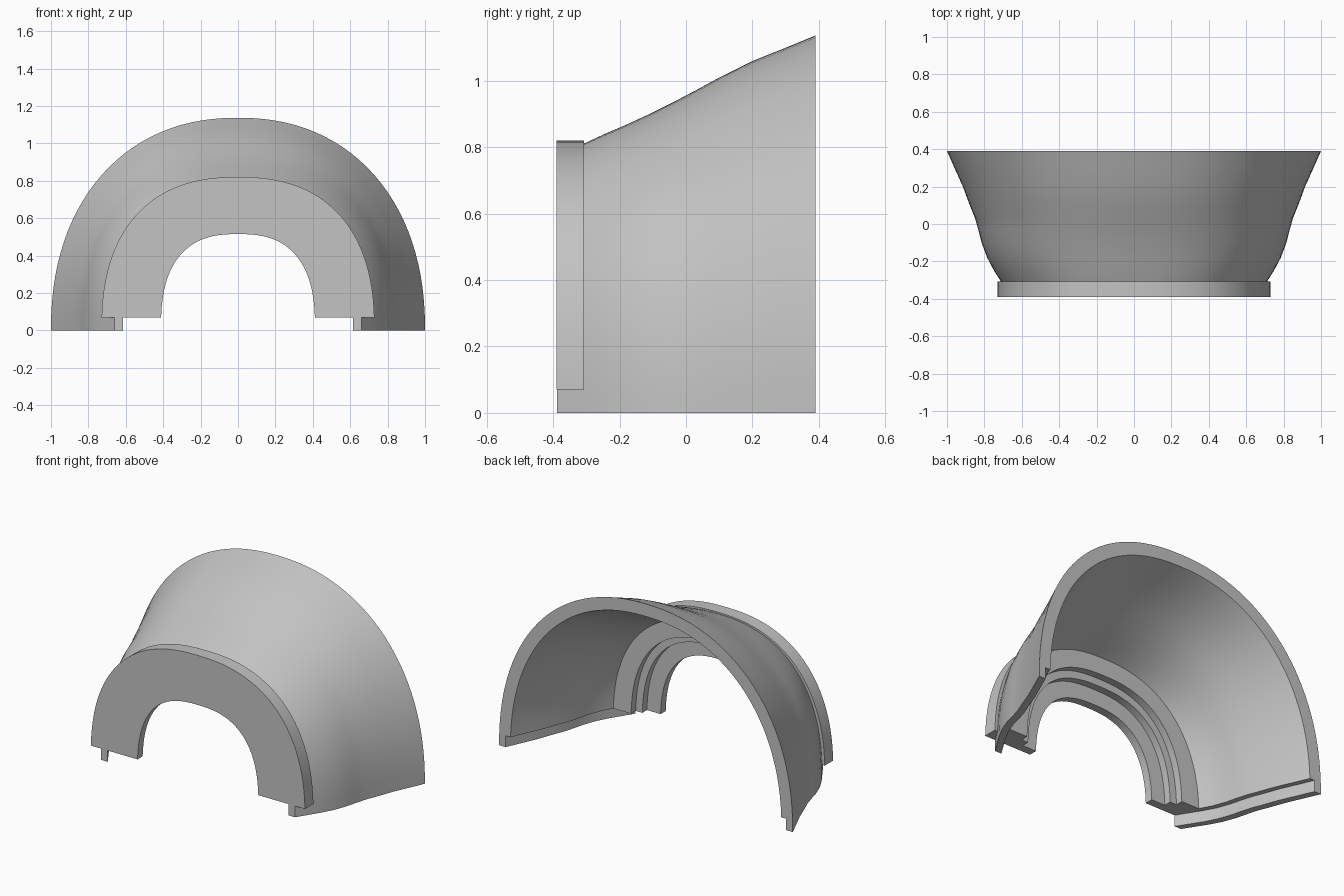
import bpy, bmesh, math

cube = bpy.data.objects.get("Cube")
if cube:
    bpy.data.objects.remove(cube)

# Single matte grey for the whole housing
grey = bpy.data.materials.new("light_grey")
grey.use_nodes = True
colour = (0.55, 0.55, 0.55, 1)
grey.diffuse_color = colour
grey.node_tree.nodes["Principled BSDF"].inputs["Base Color"].default_value = colour

SEGMENTS = 56
LEDGE = 0.07      # height of the split-line step
WALL = 0.077      # shell thickness
LIP = 0.045       # lip thickness


def arch(a, b, n, z0):
    """Superelliptic arch from +x over the top to -x, cut off at z0."""
    t0 = math.asin((z0 / b) ** (n / 2))
    pts = []
    for i in range(SEGMENTS + 1):
        t = t0 + (math.pi - 2 * t0) * i / SEGMENTS
        c, s = math.cos(t), max(math.sin(t), 0)
        pts.append((math.copysign(a * abs(c) ** (2 / n), c), b * s ** (2 / n)))
    return pts


def loft(name, sections):
    """Join closed (x, z) outlines placed at successive y and cap the ends."""
    bm = bmesh.new()
    loops = [[bm.verts.new((x, y, z)) for x, z in pts] for y, pts in sections]
    count = len(loops[0])
    for p, q in zip(loops, loops[1:]):
        for i in range(count):
            j = (i + 1) % count
            bm.faces.new((p[i], p[j], q[j], q[i]))
    bm.faces.new(loops[0])
    bm.faces.new(loops[-1][::-1])
    bmesh.ops.recalc_face_normals(bm, faces=bm.faces)
    mesh = bpy.data.meshes.new(name)
    bm.to_mesh(mesh)
    bm.free()
    mesh.materials.append(grey)
    obj = bpy.data.objects.new(name, mesh)
    bpy.context.collection.objects.link(obj)
    bpy.ops.object.select_all(action='DESELECT')
    obj.select_set(True)
    bpy.context.view_layer.objects.active = obj
    bpy.ops.object.shade_smooth_by_angle(angle=math.radians(30))
    return obj


def ring(name, y0, y1, outer, inner):
    """Half ring between two arches, standing on the ledge height."""
    outline = arch(*outer, LEDGE) + arch(*inner, LEDGE)[::-1]
    return loft(name, [(y0, outline), (y1, outline)])


def shell_section(a, b, n):
    """Shell outline with the outer half of the wall dropping to a lip."""
    inner = arch(a - WALL, b - WALL, n, LEDGE)
    x = a - LIP
    return (arch(a, b, n, 0) + [(-x, 0), (-x, LEDGE)]
            + inner[::-1] + [(x, LEDGE), (x, 0)])


# Flaring shell: y, half width, height
stations = [
    (-0.389, 0.66, 0.772), (-0.31, 0.71, 0.81), (-0.25, 0.748, 0.838),
    (-0.18, 0.785, 0.868), (-0.1, 0.815, 0.905), (-0.04, 0.83, 0.935),
    (0.03, 0.85, 0.972), (0.1, 0.878, 1.01), (0.2, 0.915, 1.06),
    (0.3, 0.96, 1.1), (0.39, 1.0, 1.137),
]
loft("flared_shell", [
    (y, shell_section(a, b, 2.4 - 0.2 * (y + 0.39) / 0.78))
    for y, a, b in stations])

# Front flange and the stepped seat behind it
ring("front_flange", -0.39, -0.34, (0.73, 0.82, 2.4), (0.412, 0.515, 2.6))
ring("flange_rim", -0.34, -0.308, (0.73, 0.82, 2.4), (0.56, 0.665, 2.5))
ring("middle_step", -0.345, -0.295, (0.64, 0.75, 2.45), (0.505, 0.61, 2.55))
ring("rear_step", -0.343, -0.25, (0.7, 0.79, 2.4), (0.55, 0.655, 2.5))
